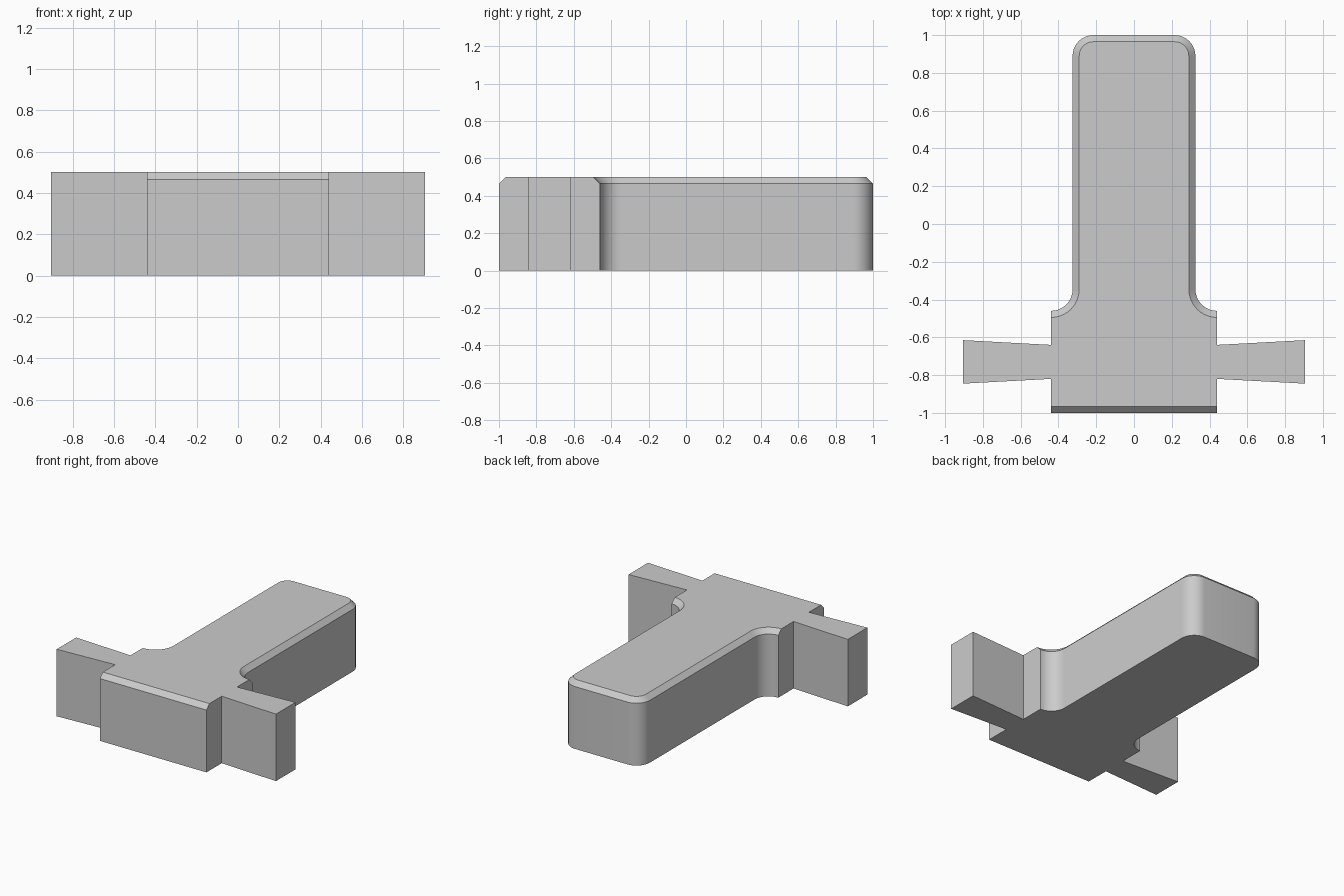
import bpy, bmesh
from math import sin, cos, pi

cube = bpy.data.objects.get("Cube")
if cube:
    bpy.data.objects.remove(cube, do_unlink=True)

HEIGHT, CHAMFER = 0.5, 0.035
STEM, HEAD = 0.325, 0.44      # half widths
ROUND, FILLET = 0.11, 0.115   # corner radii
STEPS = 10

grey = bpy.data.materials.new("plain grey")
grey.use_nodes = True
colour = (0.6, 0.6, 0.6, 1)
grey.diffuse_color = colour
grey.node_tree.nodes["Principled BSDF"].inputs["Base Color"].default_value = colour


def arc(cx, cy, r, start, end):
    angles = [start + (end - start) * i / STEPS for i in range(STEPS + 1)]
    return [(cx + r * cos(a), cy + r * sin(a)) for a in angles]


def outline(inset):
    """Closed outline; inset draws in the chamfered edges only."""
    half = [(HEAD, -1 + inset), (HEAD, -0.82), (0.905, -0.845),
            (0.905, -0.615), (HEAD, -0.64)]
    # Fillet between head and stem, then rounded stem end
    half += arc(HEAD, FILLET - 0.46, FILLET + inset, 1.5 * pi, pi)
    half += arc(STEM - ROUND, 1 - ROUND, ROUND - inset, 0, pi / 2)
    return half + [(-x, y) for x, y in reversed(half)]


# Extruded T body with side lugs and a chamfered upper edge
bm = bmesh.new()
levels = [(0, 0), (HEIGHT - CHAMFER, 0), (HEIGHT, CHAMFER)]
rings = [[bm.verts.new((x, y, z)) for x, y in outline(inset)]
         for z, inset in levels]
count = len(rings[0])
for low, high in zip(rings, rings[1:]):
    for i in range(count):
        j = (i + 1) % count
        bm.faces.new((low[i], low[j], high[j], high[i]))
bm.faces.new(rings[-1])
bm.faces.new(rings[0][::-1])
bmesh.ops.recalc_face_normals(bm, faces=bm.faces)

mesh = bpy.data.meshes.new("t_body")
bm.to_mesh(mesh)
bm.free()
mesh.materials.append(grey)
body = bpy.data.objects.new("t_body", mesh)
bpy.context.collection.objects.link(body)

bpy.ops.object.select_all(action="DESELECT")
body.select_set(True)
bpy.context.view_layer.objects.active = body
bpy.ops.object.shade_smooth_by_angle(angle=pi / 6)
